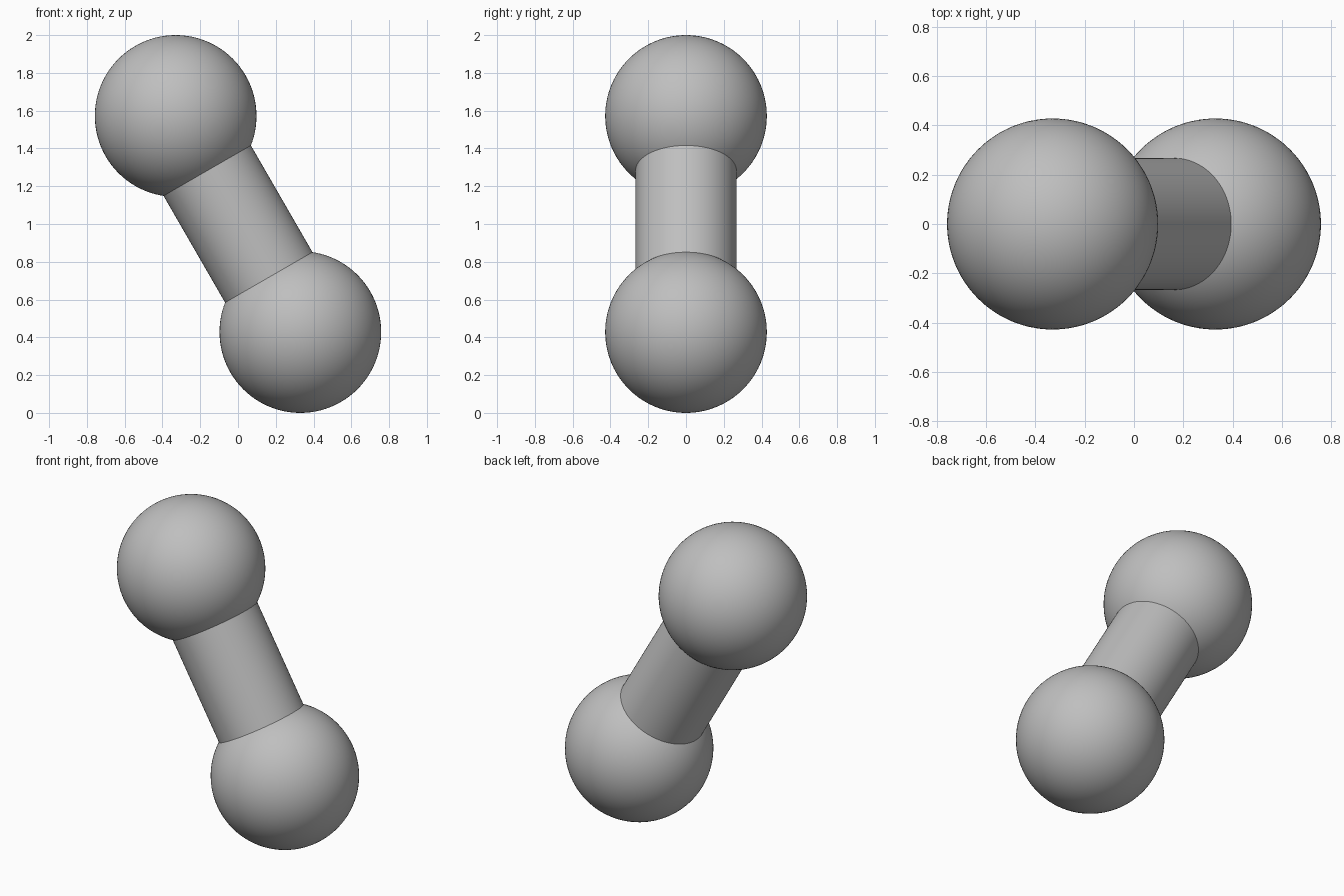
import bpy
from math import radians
from mathutils import Vector

cube = bpy.data.objects.get("Cube")
if cube:
    bpy.data.objects.remove(cube, do_unlink=True)

BALL_RADIUS = 0.428
BAR_RADIUS = 0.267
MIDDLE = Vector((0, 0, 1))
UPPER = Vector((-0.33, 0, 1.572))
LOWER = Vector((0.33, 0, 0.428))

grey = bpy.data.materials.new("plain grey")
grey.use_nodes = True
colour = (0.52, 0.52, 0.52, 1)
grey.diffuse_color = colour
grey.node_tree.nodes["Principled BSDF"].inputs["Base Color"].default_value = colour

axis = UPPER - LOWER
tilt = axis.to_track_quat("Z", "Y").to_euler()


def finish(name):
    part = bpy.context.object
    part.name = name
    part.data.materials.append(grey)
    bpy.ops.object.shade_smooth_by_angle(angle=radians(35))


# Round ends, with their poles along the bar
for name, centre in (("upper_ball", UPPER), ("lower_ball", LOWER)):
    bpy.ops.mesh.primitive_uv_sphere_add(segments=96, ring_count=48, radius=BALL_RADIUS,
                                         location=centre, rotation=tilt)
    finish(name)

# Slanted bar, its caps hidden inside the balls
bpy.ops.mesh.primitive_cylinder_add(vertices=96, radius=BAR_RADIUS, depth=axis.length - 0.6,
                                    location=MIDDLE, rotation=tilt)
finish("connecting_bar")
